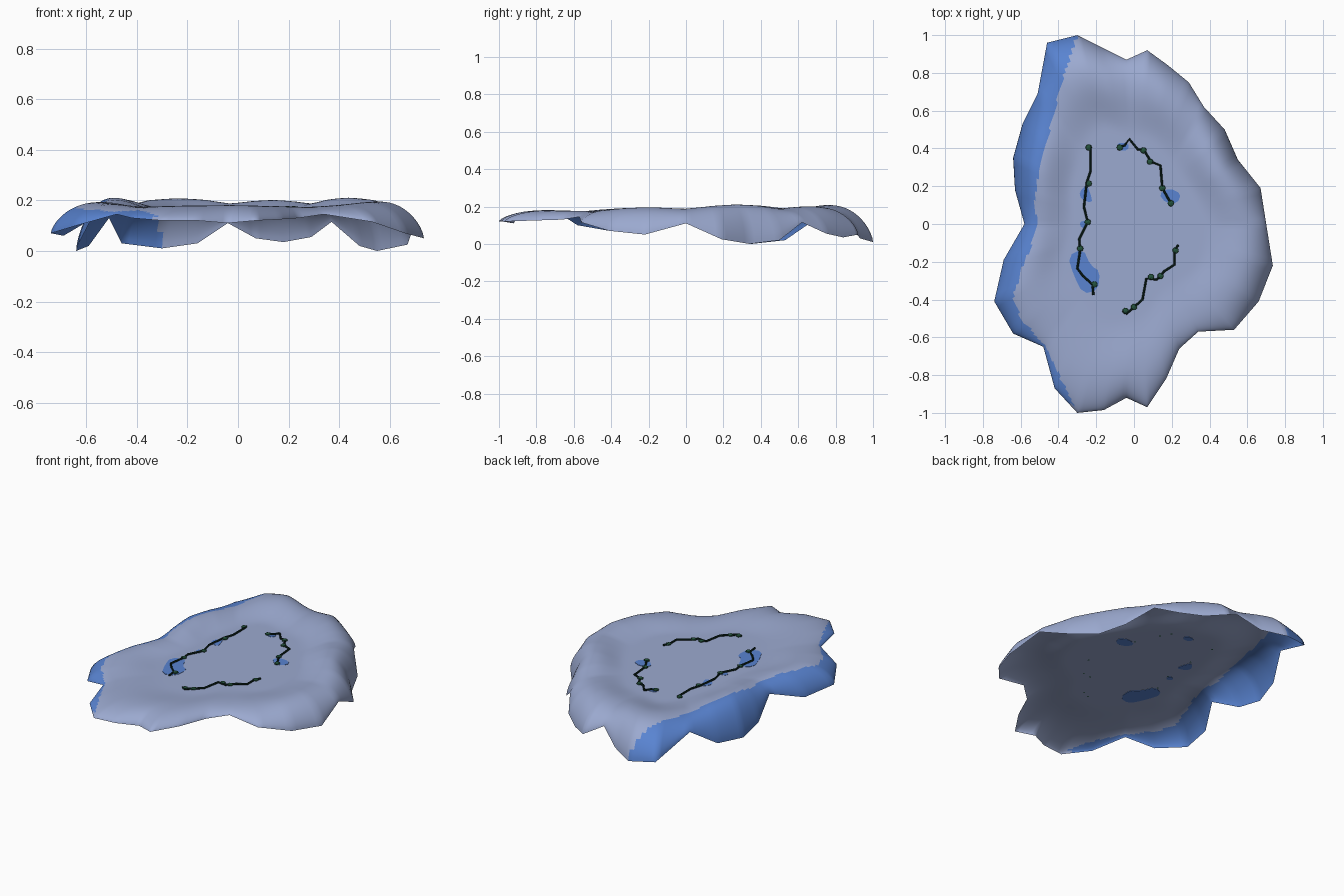
import bpy, bmesh, math
from mathutils import Vector

if "Cube" in bpy.data.objects:
    bpy.data.objects.remove(bpy.data.objects["Cube"], do_unlink=True)


def material(name, rgb):
    m = bpy.data.materials.new(name)
    m.use_nodes = True
    m.diffuse_color = (*rgb, 1)
    m.node_tree.nodes["Principled BSDF"].inputs["Base Color"].default_value = (*rgb, 1)
    return m


pale = material("pale blue grey", (0.33, 0.40, 0.63))
blue = material("clear blue", (0.10, 0.23, 0.64))
stem_dark = material("stem black green", (0.004, 0.018, 0.013))
leaf_green = material("leaf green", (0.018, 0.085, 0.045))
FLAT = 0.165


def finish(bm, name, *mats, smooth=True):
    bmesh.ops.recalc_face_normals(bm, faces=bm.faces)
    mesh = bpy.data.meshes.new(name)
    bm.to_mesh(mesh)
    bm.free()
    obj = bpy.data.objects.new(name, mesh)
    bpy.context.collection.objects.link(obj)
    for m in mats:
        mesh.materials.append(m)
    for p in mesh.polygons:
        p.use_smooth = smooth
    return obj


# Scalloped rim of the sheet: x, y and height, clockwise from the back
rim = [Vector(p) for p in (
    (-.30, 1, .01), (-.16, .93, .03), (-.04, .87, .11), (.07, .92, .05),
    (.18, .84, .035), (.29, .75, .055), (.37, .62, .115), (.48, .50, .02),
    (.55, .34, 0), (.67, .19, .025), (.70, 0, .11), (.735, -.22, .05),
    (.66, -.41, .07), (.53, -.56, .115), (.34, -.57, .145), (.24, -.66, .13),
    (.17, -.82, .125), (.07, -.97, .12), (-.04, -.92, .11), (-.16, -.985, .12),
    (-.30, -1, .12), (-.42, -.87, .13), (-.48, -.65, .145), (-.64, -.58, .10),
    (-.74, -.41, .07), (-.69, -.19, .06), (-.58, 0, .125), (-.63, .18, .03),
    (-.64, .35, 0), (-.59, .53, .02), (-.51, .69, .13), (-.46, .96, .03))]
# Inner limit of the blue border, as x against y
border = ((-.96, -.32), (-.75, -.42), (-.65, -.47), (-.50, -.60), (-.40, -.64),
          (-.25, -.60), (-.13, -.55), (0, -.505), (.10, -.53), (.30, -.50),
          (.60, -.42), (.80, -.37), (1, -.30))


def border_x(y):
    for (y0, x0), (y1, x1) in zip(border, border[1:]):
        if y0 <= y <= y1:
            return x0 + (x1 - x0) * (y - y0) / (y1 - y0)
    return -2


STEPS, RINGS = 6, 44
N = len(rim) * STEPS
edge = [rim[i // STEPS].lerp(rim[(i // STEPS + 1) % len(rim)], (i % STEPS) / STEPS)
        for i in range(N)]


def soften(i, w=7):
    return sum((edge[(i + k) % N] for k in range(-w, w + 1)), Vector()) / (2 * w + 1)


soft = [soften(i) for i in range(N)]


def sheet_point(i, t):
    """Point on spoke i: flat middle, swelling lobe, rounded drop to the rim."""
    p = soft[i].lerp(edge[i], t ** 5)
    crest = max(.172, .172 + .28 * (.145 - edge[i].lerp(soft[i], .5).z))
    if t < .78:
        s = min(1, max(0, (t - .52) / .26))
        z = FLAT + (crest - FLAT) * s * s * (3 - 2 * s)
    else:
        u = min(1, (t - .78) / .22)
        z = edge[i].z + (crest - edge[i].z) * (1 - u ** 2.3) ** .65
    return Vector((p.x * t, p.y * t, z))


def ring_values(i):
    """Ring spacing, with one ring slid onto the colour border."""
    ts = [1 - (1 - (j + 1) / RINGS) ** 1.5 for j in range(RINGS)]
    for k in range(200, 400):
        t = k / 400 + .5
        p = sheet_point(i, min(t, 1)) if t <= 1 else None
        if p and p.x < border_x(p.y):
            j = min(range(RINGS - 1), key=lambda n: abs(ts[n] - t))
            if t < .995:
                ts[j] = t
            break
    return ts


# Draped sheet with a blue border along one side
bm = bmesh.new()
centre = bm.verts.new((0, 0, FLAT))
spokes = [[bm.verts.new(sheet_point(i, t)) for t in sorted(ring_values(i))] for i in range(N)]
for i in range(N):
    a, b = spokes[i], spokes[(i + 1) % N]
    bm.faces.new((centre, b[0], a[0]))
    for j in range(RINGS - 1):
        f = bm.faces.new((a[j], b[j], b[j + 1], a[j + 1]))
        c = f.calc_center_median()
        f.material_index = int(c.x < border_x(c.y))
sheet = finish(bm, "draped_sheet", pale, blue)
if sheet.data.polygons[0].normal.z < 0:
    sheet.data.flip_normals()


# Blue pools: thin plates showing on both faces of the sheet
def pool(name, outline):
    bm = bmesh.new()
    n = len(outline)
    pts = [Vector(p) for p in outline]
    ring = []
    for k in range(n):
        p, q, r = pts[k - 1], pts[k], pts[(k + 1) % n]
        ring += [q * .75 + p * .25, q * .75 + r * .25]
    lower = [bm.verts.new((p.x, p.y, FLAT - .002)) for p in ring]
    upper = [bm.verts.new((p.x, p.y, FLAT + .002)) for p in ring]
    bm.faces.new(lower)
    bm.faces.new(upper)
    for k in range(len(ring)):
        m = (k + 1) % len(ring)
        bm.faces.new((lower[k], lower[m], upper[m], upper[k]))
    finish(bm, name, blue, smooth=False)


pool("pool_front", ((-.35, -.17), (-.27, -.13), (-.23, -.22), (-.18, -.25),
                    (-.19, -.35), (-.27, -.37), (-.32, -.27)))
pool("pool_left", ((.13, .16), (.19, .19), (.25, .16), (.23, .11), (.17, .11)))
pool("pool_right", ((-.29, .17), (-.25, .21), (-.23, .16), (-.22, .11), (-.28, .13)))
pool("pool_middle", ((-.29, .01), (-.25, .02), (-.25, -.02), (-.28, -.02)))
pool("pool_back", ((-.09, .43), (-.03, .43), (-.03, .39), (-.08, .39)))


# Trailing stems with small leaf tufts
def stem(name, path, tufts):
    bm = bmesh.new()
    pts = [Vector((x, y, FLAT + .006)) for x, y in path]
    rings = []
    for k, p in enumerate(pts):
        d = (pts[min(k + 1, len(pts) - 1)] - pts[max(k - 1, 0)]).normalized()
        side = Vector((-d.y, d.x, 0))
        rings.append([bm.verts.new(p + .006 * (side * math.cos(a) + Vector((0, 0, math.sin(a)))))
                      for a in (math.tau * s / 6 for s in range(6))])
    for a, b in zip(rings, rings[1:]):
        for s in range(6):
            bm.faces.new((a[s], a[(s + 1) % 6], b[(s + 1) % 6], b[s]))
    bm.faces.new(rings[0])
    bm.faces.new(rings[-1])
    finish(bm, name + "_stem", stem_dark, smooth=False)
    bm = bmesh.new()
    for x, y in tufts:
        made = bmesh.ops.create_icosphere(bm, subdivisions=1, radius=.019)
        for v in made["verts"]:
            v.co = (v.co.x + x, v.co.y + y, v.co.z * .4 + FLAT + .006)
    finish(bm, name + "_leaves", leaf_green, smooth=False)


stem("right", ((-.23, .41), (-.23, .28), (-.25, .22), (-.265, .09), (-.245, .01), (-.29, -.08),
               (-.285, -.14), (-.30, -.235), (-.27, -.275), (-.22, -.32), (-.215, -.375)),
     ((-.24, .405), (-.24, .215), (-.245, .01), (-.285, -.13), (-.21, -.32)))
stem("back", ((-.08, .41), (-.05, .415), (-.025, .45), (.02, .395), (.05, .395), (.09, .33),
              (.14, .31), (.15, .19), (.195, .11)),
     ((-.075, .405), (.05, .39), (.085, .33), (.15, .19), (.195, .11)))
stem("front", ((.235, -.11), (.215, -.14), (.215, -.215), (.16, -.25), (.12, -.295), (.065, -.29),
               (.045, -.40), (0, -.44), (-.04, -.475), (-.06, -.46)),
     ((.22, -.14), (.14, -.275), (.09, -.28), (0, -.44), (-.045, -.46)))
